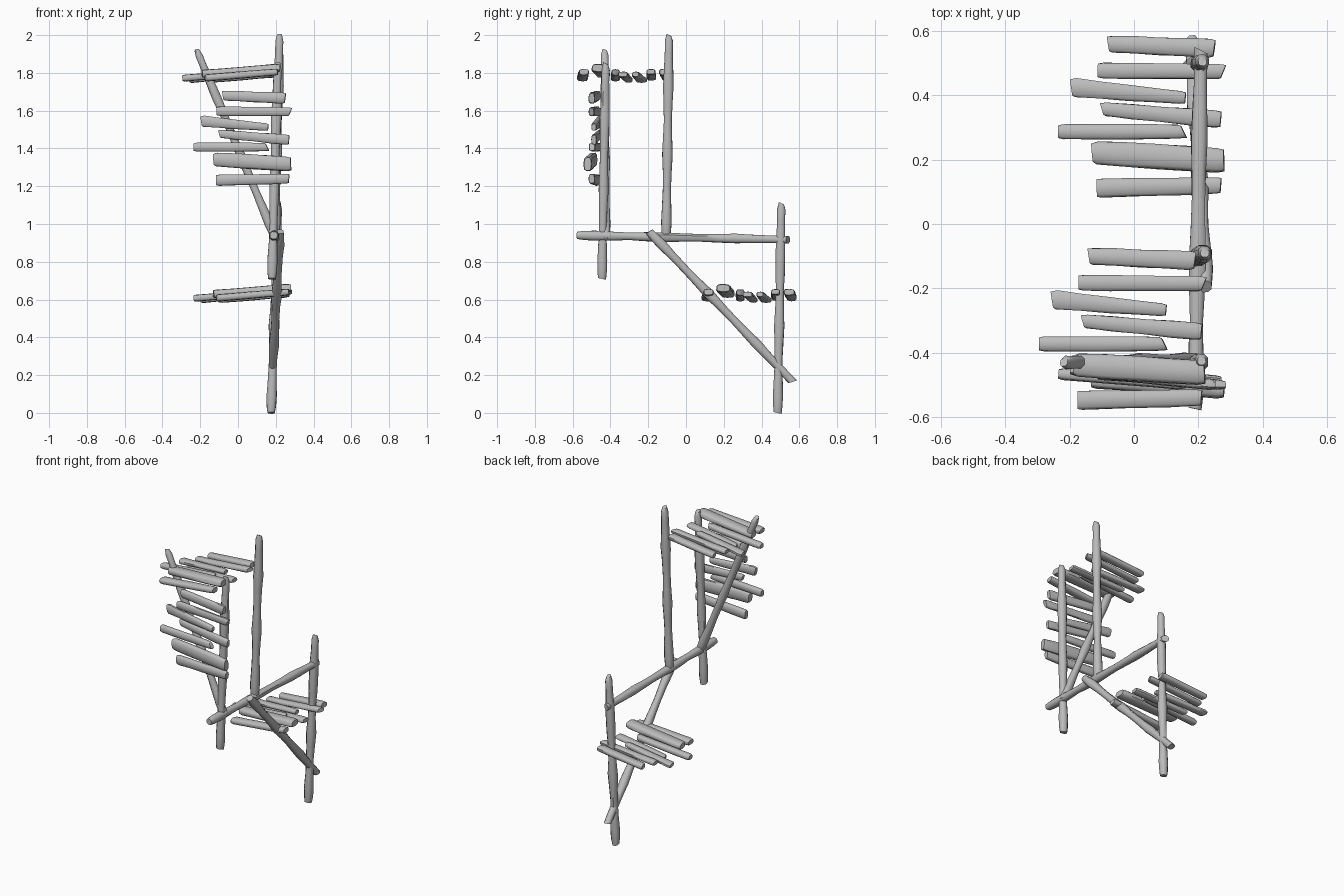
import bpy, math, random
from mathutils import Vector, Matrix

random.seed(4)
cube = bpy.data.objects.get("Cube")
if cube:
    bpy.data.objects.remove(cube)

wood = bpy.data.materials.new("weathered grey wood")
wood.use_nodes = True
GREY = (0.5, 0.5, 0.5, 1)
wood.diffuse_color = GREY
wood.node_tree.nodes["Principled BSDF"].inputs["Base Color"].default_value = GREY


def timber_mesh(name, a, b, rings, sides, power, slant):
    """Loft from a to b. Each ring is (position along, half width, half height)."""
    a, b = Vector(a), Vector(b)
    axis = (b - a).normalized()
    ref = Vector((0, 0, 1)) if abs(axis.z) < 0.6 else Vector((1, 0, 0))
    side = ref.cross(axis).normalized()
    up = axis.cross(side)
    verts, faces = [], []
    for n, (t, hw, hh) in enumerate(rings):
        last = n == len(rings) - 1
        cut = slant[0] if n == 0 else slant[1] if last else 0
        for k in range(sides):
            ang = math.tau * (k + 0.5) / sides
            c, s = math.cos(ang), math.sin(ang)
            u = math.copysign(abs(c) ** power, c) * hw * random.uniform(0.95, 1.05)
            v = math.copysign(abs(s) ** power, s) * hh * random.uniform(0.95, 1.05)
            verts.append(a.lerp(b, t) + side * u + up * v + axis * u * cut)
    for n in range(len(rings) - 1):
        for k in range(sides):
            j = (k + 1) % sides
            r, q = n * sides, (n + 1) * sides
            faces.append((r + k, r + j, q + j, q + k))
    faces.append(tuple(reversed(range(sides))))
    faces.append(tuple(range(len(verts) - sides, len(verts))))
    mesh = bpy.data.meshes.new(name)
    mesh.from_pydata(verts, [], faces)
    mesh.materials.append(wood)
    return mesh


def add(name, mesh, matrix=Matrix()):
    ob = bpy.data.objects.new(name, mesh)
    ob.matrix_world = matrix
    bpy.context.collection.objects.link(ob)
    return ob


def pole(name, a, b, radius=0.028, tip=0.5):
    """Lumpy hewn pole with swellings along it and a chipped tip."""
    rings = [(0, radius * 0.8, radius * 0.75), (0.03, radius * 0.92, radius * 0.92)]
    for i in range(1, 12):
        t = i / 12
        r = radius * (0.9 + 0.12 * math.sin(t * 19) + random.uniform(-0.04, 0.04))
        rings.append((t, r, r))
    rings += [(0.97, radius * 0.82, radius * 0.78), (1, radius * tip, radius * tip)]
    return add(name, timber_mesh(name, a, b, rings, 8, 0.85, (0.2, 0.5)))


# Frame poles
poles = [
    pole("front_post", (0.18, -0.445, 0.71), (0.21, -0.425, 1.85)),
    pole("middle_post", (0.195, -0.105, 0.92), (0.22, -0.09, 2.0)),
    pole("back_post", (0.175, 0.485, 0.0), (0.213, 0.505, 1.11)),
    pole("long_beam", (0.19, -0.575, 0.94), (0.208, 0.54, 0.917), 0.027, 0.8),
    pole("lower_brace", (0.222, -0.195, 0.96), (0.18, 0.565, 0.165), 0.027, 0.8),
    pole("slanted_brace", (0.2, -0.425, 0.92), (-0.218, -0.43, 1.92), 0.026, 0.5),
]

# One set of uneven planks: x start, x end, y start, y end, depth, widths, thickness, end cuts
PLANKS = [
    (-0.115, 0.27, 0.112, 0.12, 0.012, 0.062, 0.052, 0.036, 0.0, -0.1),
    (-0.13, 0.28, 0.222, 0.197, 0.033, 0.07, 0.08, 0.046, 0.15, 0.1),
    (-0.235, 0.155, 0.287, 0.287, 0.010, 0.05, 0.044, 0.036, 0.0, 0.5),
    (-0.1, 0.27, 0.358, 0.325, 0.0, 0.042, 0.056, 0.03, 0.4, 0.0),
    (-0.195, 0.16, 0.425, 0.392, 0.0, 0.06, 0.04, 0.03, 0.25, 0.0),
    (-0.112, 0.278, 0.477, 0.474, 0.013, 0.05, 0.048, 0.03, 0.0, -0.4),
    (-0.08, 0.25, 0.56, 0.546, 0.012, 0.054, 0.058, 0.036, 0.2, -0.1),
]

# Shelf, canopy and upright screen share the plank set
SETS = {
    "shelf": Matrix.Translation((0, 0, 0.612)),
    "canopy": Matrix.Translation((-0.06, -0.66, 1.777)),
    "screen": Matrix.Translation((0, -0.472, 1.12)) @ Matrix.Rotation(math.pi / 2, 4, "X"),
}
TILT = 0.016
planks = []
for n, (x0, x1, y0, y1, d, w0, w1, thick, cut0, cut1) in enumerate(PLANKS, 1):
    rings = []
    for t in (0, 0.04, 0.25, 0.5, 0.75, 0.95, 1):
        end = 0.85 if t in (0, 1) else 1
        w = (w0 + (w1 - w0) * t) / 2 * end * random.uniform(0.96, 1.06)
        rings.append((t, w, thick / 2 * end * random.uniform(0.92, 1.08)))
    mesh = timber_mesh("plank", (x0, y0, d - TILT), (x1, y1, d + TILT),
                       rings, 10, 0.65, (-cut0, -cut1))
    for label, matrix in SETS.items():
        planks.append(add(f"{label}_plank_{n}", mesh, matrix))

# Soft rounded sides with crisp sawn ends
bpy.ops.object.select_all(action="DESELECT")
for ob in poles + planks[::3]:
    ob.select_set(True)
bpy.context.view_layer.objects.active = poles[0]
bpy.ops.object.shade_smooth_by_angle(angle=math.radians(50))
